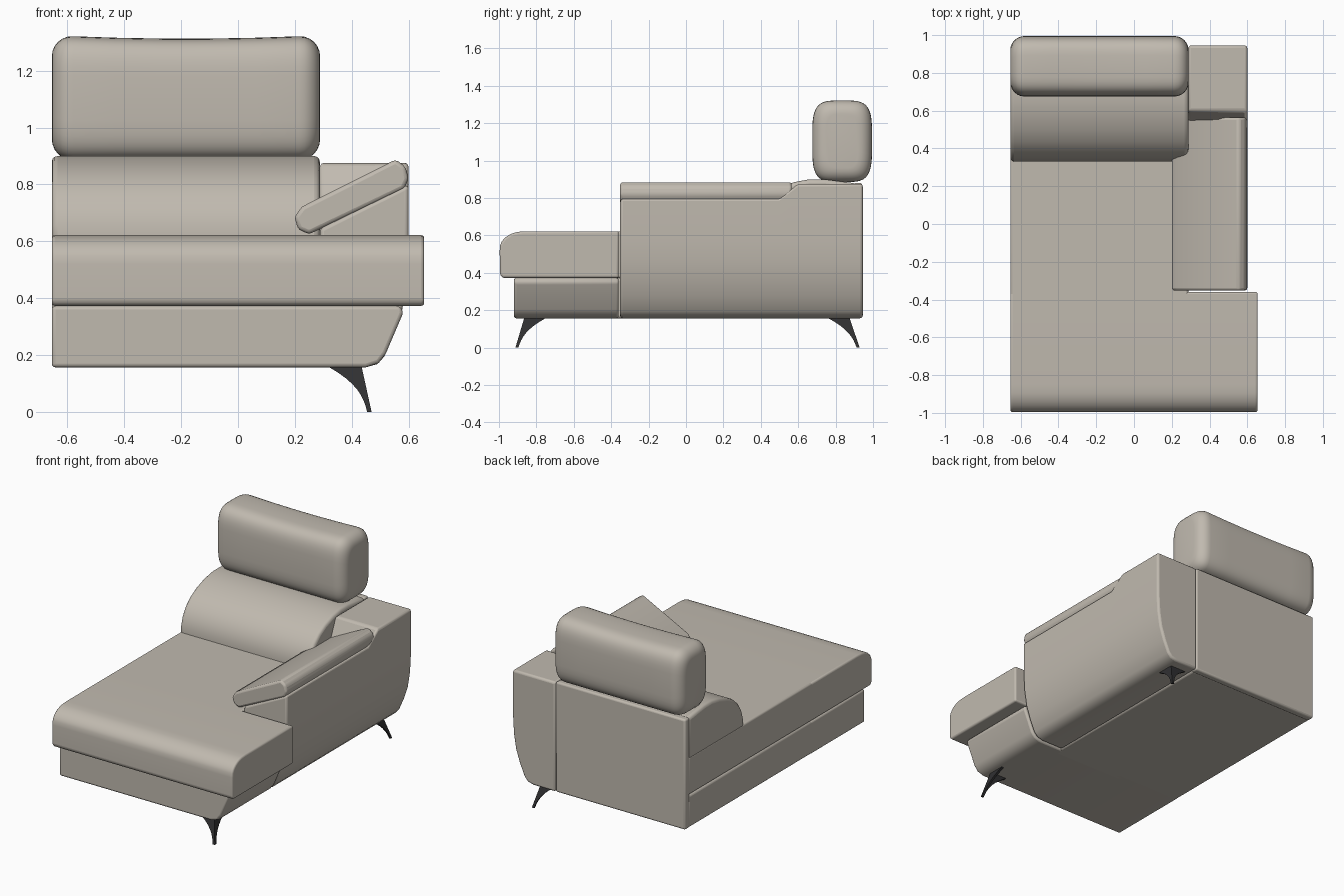
import bpy, bmesh, math

cube = bpy.data.objects.get("Cube")
if cube:
    bpy.data.objects.remove(cube, do_unlink=True)


def material(name, rgb):
    m = bpy.data.materials.new(name)
    m.use_nodes = True
    m.diffuse_color = (*rgb, 1)
    bsdf = m.node_tree.nodes["Principled BSDF"]
    bsdf.inputs["Base Color"].default_value = (*rgb, 1)
    bsdf.inputs["Roughness"].default_value = 0.7
    return m


FABRIC = material("warm grey fabric", (0.53, 0.49, 0.43))
METAL = material("black metal", (0.03, 0.03, 0.032))


def loft(name, rings, mat=FABRIC, bevel=0.0, segments=3):
    """Skin equal-sized rings of points, cap both ends, round the edges."""
    bm = bmesh.new()
    rows = [[bm.verts.new(p) for p in ring] for ring in rings]
    n = len(rows[0])
    for a, b in zip(rows, rows[1:]):
        for i in range(n):
            j = (i + 1) % n
            bm.faces.new((a[i], a[j], b[j], b[i]))
    bm.faces.new(rows[0])
    bm.faces.new(rows[-1])
    bmesh.ops.recalc_face_normals(bm, faces=bm.faces)
    mesh = bpy.data.meshes.new(name)
    bm.to_mesh(mesh)
    bm.free()
    mesh.materials.append(mat)
    obj = bpy.data.objects.new(name, mesh)
    bpy.context.collection.objects.link(obj)
    if bevel:
        mod = obj.modifiers.new("soft_edges", "BEVEL")
        mod.width, mod.segments = bevel, segments
        mod.limit_method, mod.angle_limit = "ANGLE", math.radians(35)
    bpy.ops.object.select_all(action="DESELECT")
    obj.select_set(True)
    bpy.context.view_layer.objects.active = obj
    bpy.ops.object.shade_smooth_by_angle(angle=math.radians(40))
    return obj


def along_x(profile, lo, hi):
    return [[(x, y, z) for y, z in profile] for x in (lo, hi)]


def along_y(profile, lo, hi):
    return [[(x, y, z) for x, z in profile] for y in (lo, hi)]


def box(name, x, y, z, bevel):
    ring = [(x[0], z[0]), (x[1], z[0]), (x[1], z[1]), (x[0], z[1])]
    return loft(name, along_y(ring, *y), bevel=bevel)


LEFT, RIGHT, INNER = 0.655, -0.655, 0.288

# Base: wide front part with a raked side, narrow part running to the back
side = [(RIGHT, 0.157), (0.45, 0.157), (0.495, 0.172), (0.52, 0.205),
        (0.582, 0.35), (0.57, 0.372), (RIGHT, 0.372)]
loft("base_front", along_y(side, -0.92, -0.36), bevel=0.015)
box("base_rear", (RIGHT, INNER), (-0.42, 0.91), (0.157, 0.372), 0.015)

# Seat: soft nose at the front, wide foot end, narrow part beside the arm
nose = [(-0.36, 0.373), (-0.98, 0.373), (-0.995, 0.39), (-0.996, 0.52)]
for k in range(1, 8):
    a = math.radians(90 * k / 8)
    nose.append((-0.87 - 0.126 * math.cos(a), 0.53 + 0.091 * math.sin(a)))
nose += [(-0.85, 0.622), (-0.36, 0.622)]
loft("seat_front", along_x(nose, RIGHT, LEFT), bevel=0.022)
box("seat_rear", (RIGHT, INNER), (-0.42, 0.91), (0.373, 0.622), 0.012)

# Back panel and the bulging lumbar cushion in front of it
box("back_panel", (RIGHT, INNER), (0.895, 0.943), (0.157, 0.88), 0.012)
lumbar = [(0.91, 0.6), (0.33, 0.6), (0.332, 0.66), (0.35, 0.72), (0.385, 0.775),
          (0.435, 0.82), (0.5, 0.857), (0.58, 0.885), (0.66, 0.9), (0.74, 0.9), (0.91, 0.878)]
loft("lumbar_cushion", along_x(lumbar, RIGHT, INNER), bevel=0.02)


# Arm: curved outer side, low sloping top under the pad, raised block behind
def arm_ring(y, outer_top, inner_top):
    ring = [(INNER, 0.157), (0.45, 0.157), (0.49, 0.168), (0.515, 0.195), (0.55, 0.275),
            (0.578, 0.36), (0.594, 0.46), (0.6, 0.57), (0.6, outer_top), (INNER, inner_top)]
    return [(x, y, z) for x, z in ring]


loft("arm", [arm_ring(-0.352, 0.80, 0.645), arm_ring(0.5, 0.80, 0.645),
             arm_ring(0.6, 0.876, 0.876), arm_ring(0.945, 0.876, 0.876)], bevel=0.014)

# Tilted arm pad
pad = [(0.198, 0.685), (0.212, 0.642), (0.25, 0.625), (0.585, 0.785),
       (0.6, 0.82), (0.59, 0.862), (0.555, 0.888), (0.225, 0.722)]
loft("arm_pad", along_y(pad, -0.352, 0.565), bevel=0.014)

# Headrest: squarish oval section, rounded ends and a slight dip along the top
HX, HY, HZ, R = 0.472, 0.16, 0.22, 0.075


def headrest_ring(x):
    over = max(0, abs(x) - (HX - R)) / R
    inset = R * (1 - math.sqrt(max(0, 1 - over * over)))
    ring = []
    for k in range(48):
        a = math.tau * k / 48
        c, s = math.cos(a), math.sin(a)
        y = (HY - inset) * math.copysign(abs(c) ** 0.5, c)
        z = (HZ - inset) * math.copysign(abs(s) ** 0.5, s)
        dip = 0.012 * (1 - (x / HX) ** 2) * max(0, z / HZ)
        ring.append((x - 0.183, y + 0.835, z + 1.105 - dip))
    return ring


end = [HX - R + R * math.sin(math.radians(15 * k)) for k in range(7)]
stations = [-e for e in reversed(end)] + [-0.25, -0.1, 0, 0.1, 0.25] + end
loft("headrest", [headrest_ring(x) for x in stations])


# Legs: two thin flared fins meeting at the outer corner, tapering to the foot
def leg(name, top_y, foot_y, inward):
    rings = []
    for k in range(9):
        u = k / 8
        x = 0.47 - 0.035 * u
        y = foot_y + (top_y - foot_y) * u
        a, t = 0.016 + 0.1 * u ** 2.5, 0.01 + 0.008 * u
        plan = [(0, 0), (-a, 0), (-a, t), (-t, t), (-t, a), (0, a)]
        rings.append([(x + px, y + inward * py, 0.158 * u) for px, py in plan])
    loft(name, rings, METAL)


leg("front_leg", -0.865, -0.912, 1)
leg("rear_leg", 0.875, 0.928, -1)
